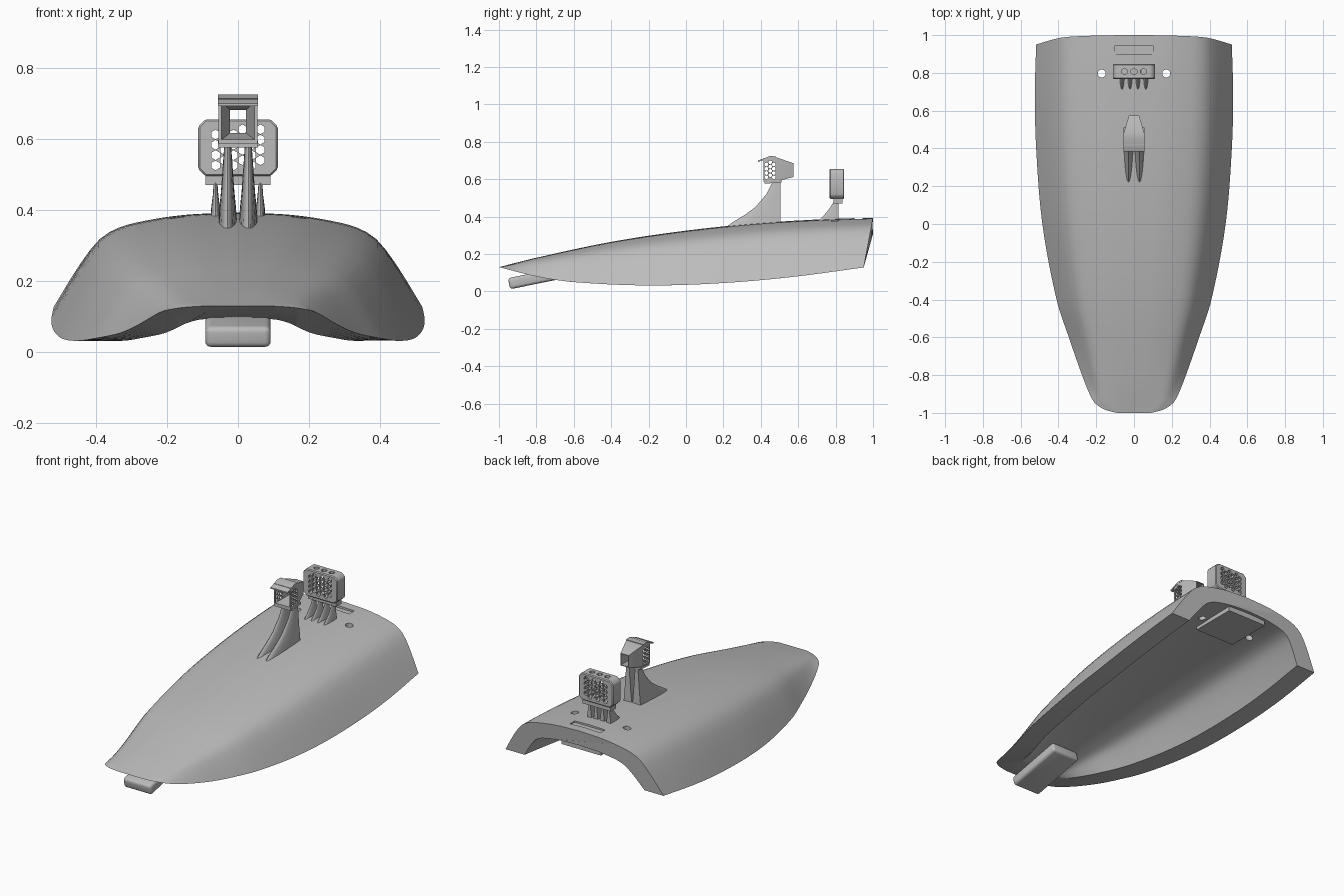
import bpy, bmesh, math
from mathutils import Vector, Matrix

cube = bpy.data.objects.get("Cube")
if cube:
    bpy.data.objects.remove(cube, do_unlink=True)

grey = bpy.data.materials.new("plain grey")
grey.use_nodes = True
grey.diffuse_color = (.5, .5, .5, 1)
grey.node_tree.nodes["Principled BSDF"].inputs["Base Color"].default_value = (.5, .5, .5, 1)


def add(name, bm, smooth=True):
    bmesh.ops.recalc_face_normals(bm, faces=bm.faces)
    mesh = bpy.data.meshes.new(name)
    bm.to_mesh(mesh)
    bm.free()
    mesh.materials.append(grey)
    ob = bpy.data.objects.new(name, mesh)
    bpy.context.collection.objects.link(ob)
    if smooth:
        shade(ob)
    return ob


def shade(ob):
    bpy.ops.object.select_all(action='DESELECT')
    ob.select_set(True)
    bpy.context.view_layer.objects.active = ob
    bpy.ops.object.shade_smooth_by_angle(angle=math.radians(32))


def loft(name, loops, ring=False):
    """Skin closed loops; either cap both ends or join the last to the first."""
    bm = bmesh.new()
    rows = [[bm.verts.new(p) for p in loop] for loop in loops]
    pairs = list(zip(rows, rows[1:])) + ([(rows[-1], rows[0])] if ring else [])
    n = len(rows[0])
    for a, b in pairs:
        for j in range(n):
            k = (j + 1) % n
            bm.faces.new((a[j], a[k], b[k], b[j]))
    if not ring:
        bm.faces.new(rows[0])
        bm.faces.new(rows[-1])
    return add(name, bm)


def box_bm(x, y, z, bm=None):
    bm = bm or bmesh.new()
    size = [b - a for a, b in (x, y, z)]
    mid = [(a + b) / 2 for a, b in (x, y, z)]
    m = Matrix.Translation(mid) @ Matrix.Diagonal((*size, 1))
    bmesh.ops.create_cube(bm, size=1, matrix=m)
    return bm


def rod(bm, centre, axis, radius, depth, sides):
    turn = Vector(axis).to_track_quat('Z', 'Y').to_matrix().to_4x4()
    bmesh.ops.create_cone(bm, cap_ends=True, segments=sides, radius1=radius, radius2=radius,
                          depth=depth, matrix=Matrix.Translation(centre) @ turn)


def cut(ob, bm):
    tool = add("cutter", bm, False)
    tool.hide_render = True
    mod = ob.modifiers.new("cut", 'BOOLEAN')
    mod.operation, mod.object, mod.solver = 'DIFFERENCE', tool, 'EXACT'
    bpy.ops.object.select_all(action='DESELECT')
    bpy.context.view_layer.objects.active = ob
    ob.select_set(True)
    bpy.ops.object.modifier_apply(modifier=mod.name)
    bpy.data.objects.remove(tool, do_unlink=True)
    shade(ob)


def curve(points):
    """Smooth interpolation through (position, value) pairs."""
    def slope(i):
        a, b = points[max(i - 1, 0)], points[min(i + 1, len(points) - 1)]
        return (b[1] - a[1]) / (b[0] - a[0])

    def value(u):
        i = 0
        while i < len(points) - 2 and u > points[i + 1][0]:
            i += 1
        (x0, v0), (x1, v1) = points[i], points[i + 1]
        d = x1 - x0
        t = min(max((u - x0) / d, 0), 1)
        s = t * t * (3 - 2 * t)
        return v0 + (v1 - v0) * s + d * t * (1 - t) * (slope(i) * (1 - t) - slope(i + 1) * t)
    return value


# Hull shell: crown line, rim line, plan half-width and normalised cross-section
crown = curve([(-1, .13), (-.8, .18), (-.4, .265), (0, .325), (.4, .366), (.8, .389), (1, .393)])
rim = curve([(-1, .13), (-.8, .08), (-.6, .05), (-.2, .032), (.2, .045), (.6, .08), (1, .128)])
width = curve([(-1, .09), (-.985, .15), (-.95, .205), (-.9, .235), (-.8, .275), (-.6, .345),
               (-.4, .41), (0, .485), (.4, .518), (.7, .525), (1, .518)])
section = curve([(0, 1), (.31, .97), (.58, .88), (.69, .8), (.77, .68), (.875, .4), (1, 0)])
COLS, ROWS = 20, 44


def hull_row(y, inset, drop):
    low = rim(y)
    high = max(crown(y) - drop, low)
    half = width(y) - inset
    row = []
    for j in range(-COLS, COLS + 1):
        u = j / COLS
        h = section(abs(u))
        lean = .05 * (1 - h) * max(0, (y - .5) * 2)
        row.append((half * u, y - lean, low + (high - low) * h))
    return row


loops = []
for i in range(ROWS + 1):
    s = (i / ROWS) ** 1.8
    outer = hull_row(-1 + 2 * s, 0, 0)
    inner = hull_row(-.8 + 1.8 * s, .125, .085)
    loops.append(outer + inner[::-1])
shell = loft("hull_shell", loops)

# Screw holes and shallow slot in the rear deck
tools = bmesh.new()
for side in (-1, 1):
    rod(tools, (side * .171, .797, .35), (0, 0, 1), .021, .4, 24)
box_bm((-.1, .1), (.9, .945), (.38, .45), tools)
cut(shell, tools)

# Block under the rear deck
add("rear_block", box_bm((-.13, .13), (.7, .982), (.275, .365)))

# Sloping front tongue
bm = bmesh.new()
bmesh.ops.create_cube(bm, size=1, matrix=Matrix.Translation((0, -.77, .077))
                      @ Matrix.Rotation(math.radians(11.5), 4, 'X')
                      @ Matrix.Diagonal((.184, .36, .06, 1)))
bmesh.ops.bevel(bm, geom=bm.edges[:], offset=.016, segments=4, affect='EDGES', profile=.5)
add("front_tongue", bm)


# Curved support fins
def fin(name, x, back, steps):
    rings = []
    for z, front, half in steps:
        arc = [math.pi * k / 12 for k in range(13)]
        rings.append([(x + half * math.cos(a), back - (back - front) * math.sin(a), z) for a in arc])
    loft(name, rings)


for side in (-1, 1):
    fin("front_fin", side * .029, .505,
        [(.33, .195, .028), (.37, .25, .026), (.41, .315, .023), (.45, .37, .019),
         (.52, .43, .014), (.59, .465, .009)])
for k in range(4):
    fin("rear_fin", (k - 1.5) * .042, .815,
        [(.37, .7, .015), (.41, .74, .012), (.44, .765, .008), (.48, .79, .005)])


# Honeycomb cutter: cells laid out in a plane facing the given axis
def honeycomb(bm, axis, centre, cols, rows, pitch, depth):
    across = Vector((1, 0, 0)) if axis[1] else Vector((0, 1, 0))
    for c in range(cols):
        for r in range(rows):
            shift = pitch / 2 if c % 2 else 0
            pos = Vector(centre) + across * (c - (cols - 1) / 2) * pitch * .87
            pos.z += (r - (rows - 1) / 2) * pitch + shift - pitch / 4
            rod(bm, pos, axis, pitch * .47, depth, 6)


# Front sensor head: open tapered tube with meshed cheeks
def rect(y, half, low, high):
    return [(-half, y, low), (half, y, low), (half, y, high), (-half, y, high)]


head = loft("front_head", [rect(.415, .055, .587, .713), rect(.48, .055, .587, .718),
                           rect(.575, .027, .612, .685), rect(.575, .023, .616, .681),
                           rect(.48, .046, .598, .705), rect(.415, .047, .598, .705)], True)
cells = bmesh.new()
honeycomb(cells, (1, 0, 0), (0, .45, .65), 3, 4, .023, .3)
cut(head, cells)


def plate(name, half, profile):
    loft(name, [[(x, y, z) for y, z in profile] for x in (-half, half)])


plate("head_visor", .056, [(.385, .692), (.45, .714), (.48, .715), (.48, .722), (.45, .724), (.385, .7)])
plate("head_floor", .056, [(.42, .576), (.51, .583), (.51, .596), (.42, .59)])

# Rear sensor box: chamfered, hollow, meshed front and back, vented top
bm = box_bm((-.112, .112), (.768, .846), (.495, .655))
corners = [e for e in bm.edges if abs(e.verts[0].co.y - e.verts[1].co.y) > .05]
bmesh.ops.bevel(bm, geom=corners, offset=.02, segments=1, affect='EDGES')
bmesh.ops.bevel(bm, geom=bm.edges[:], offset=.005, segments=1, affect='EDGES')
sensor = add("rear_sensor_box", bm)
cut(sensor, box_bm((-.085, .085), (.782, .832), (.512, .64)))
cells = bmesh.new()
honeycomb(cells, (0, 1, 0), (0, .807, .576), 6, 4, .029, .2)
cut(sensor, cells)
vents = bmesh.new()
for k in (-1, 0, 1):
    rod(vents, (k * .05, .807, .65), (0, 0, 1), .017, .06, 6)
cut(sensor, vents)
bm = box_bm((-.092, .092), (.788, .836), (.47, .5))
add("sensor_base", bm)
